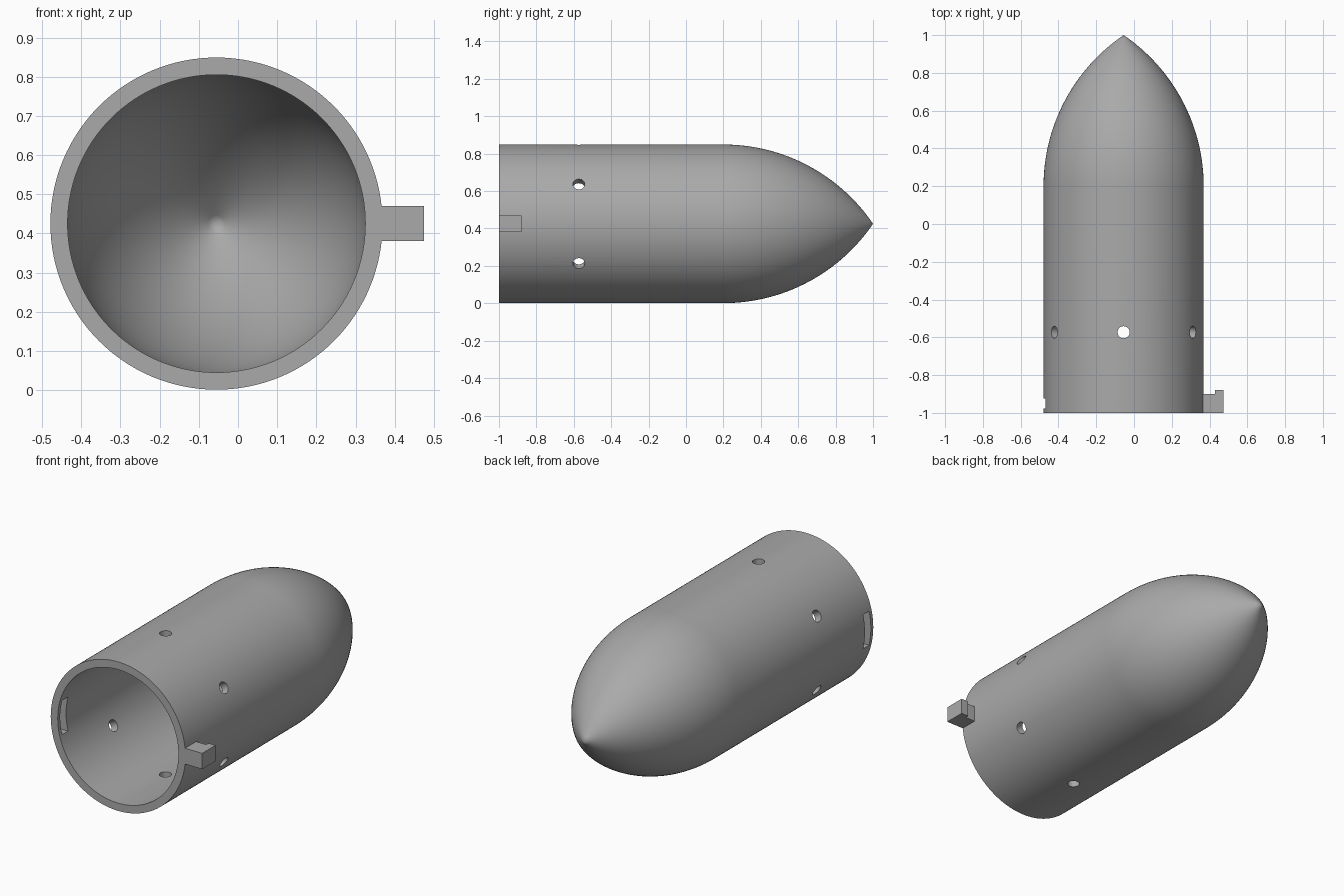
import bpy
import bmesh
import math
from mathutils import Matrix, Vector

if "Cube" in bpy.data.objects:
    bpy.data.objects.remove(bpy.data.objects["Cube"], do_unlink=True)

CX, CZ = -0.055, 0.425      # tube axis
R, WALL = 0.424, 0.044      # outer radius, wall thickness
BACK, SHOULDER, TIP = -1.0, 0.2, 1.0
SEGMENTS, ARC_STEPS = 128, 32

grey = bpy.data.materials.new("plain grey")
grey.use_nodes = True
colour = (0.4, 0.4, 0.4, 1)
grey.diffuse_color = colour
grey.node_tree.nodes["Principled BSDF"].inputs["Base Color"].default_value = colour


def make_object(name, bm):
    bmesh.ops.recalc_face_normals(bm, faces=bm.faces)
    mesh = bpy.data.meshes.new(name)
    bm.to_mesh(mesh)
    bm.free()
    mesh.materials.append(grey)
    obj = bpy.data.objects.new(name, mesh)
    bpy.context.collection.objects.link(obj)
    return obj


def box(name, low, high):
    low, high = Vector(low), Vector(high)
    bm = bmesh.new()
    bmesh.ops.create_cube(bm, size=1, matrix=Matrix.Translation((low + high) / 2)
                          @ Matrix.Diagonal((*(high - low), 1)))
    return make_object(name, bm)


def combine(target, tool, operation):
    mod = target.modifiers.new(tool.name, "BOOLEAN")
    mod.operation, mod.solver, mod.object = operation, "EXACT", tool
    bpy.context.view_layer.objects.active = target
    bpy.ops.object.modifier_apply(modifier=mod.name)
    bpy.data.objects.remove(tool, do_unlink=True)


def ogive(inset):
    """Circular arc from the shoulder to the pointed tip, offset inwards."""
    length = TIP - SHOULDER
    rho = (R * R + length * length) / (2 * R)
    drop, radius = rho - R, rho - inset
    end = math.acos(drop / radius)
    return [(radius * math.cos(end * i / ARC_STEPS) - drop,
             SHOULDER + radius * math.sin(end * i / ARC_STEPS))
            for i in range(ARC_STEPS + 1)]


# Hollow shell: closed wall profile spun round the tube axis
inner, outer = ogive(WALL), ogive(0)
profile = inner[::-1] + [(R - WALL, BACK), (R, BACK)] + outer
bm = bmesh.new()
verts = [bm.verts.new((CX + max(r, 0), y, CZ)) for r, y in profile]
edges = [bm.edges.new(pair) for pair in zip(verts, verts[1:])]
bmesh.ops.spin(bm, geom=verts + edges, cent=(CX, 0, CZ), axis=(0, 1, 0),
               angle=math.tau, steps=SEGMENTS, use_duplicate=False)
bmesh.ops.remove_doubles(bm, verts=bm.verts, dist=0.0001)
shell = make_object("hollow_shell", bm)

# Ring of six round holes
for i in range(6):
    angle = math.tau * i / 6
    bm = bmesh.new()
    spot = Matrix.Translation((CX, -0.573, CZ)) @ Matrix.Rotation(angle, 4, "Y")
    bmesh.ops.create_cone(bm, cap_ends=True, segments=32, radius1=0.032,
                          radius2=0.032, depth=0.3,
                          matrix=spot @ Matrix.Translation((0, 0, R)))
    combine(shell, make_object("hole_cutter", bm), "DIFFERENCE")

# Slot through the right wall
combine(shell, box("slot_cutter", (-0.6, -0.978, CZ - 0.097),
                   (-0.3, -0.925, CZ + 0.097)), "DIFFERENCE")

# Hooked tab on the left side
tab = box("tab", (0.345, BACK, 0.38), (0.475, -0.88, 0.47))
combine(tab, box("step_cutter", (0.3, -0.9, 0.3), (0.43, -0.8, 0.6)), "DIFFERENCE")
combine(shell, tab, "UNION")

bpy.ops.object.select_all(action="DESELECT")
shell.select_set(True)
bpy.context.view_layer.objects.active = shell
bpy.ops.object.shade_smooth_by_angle(angle=math.radians(30))
